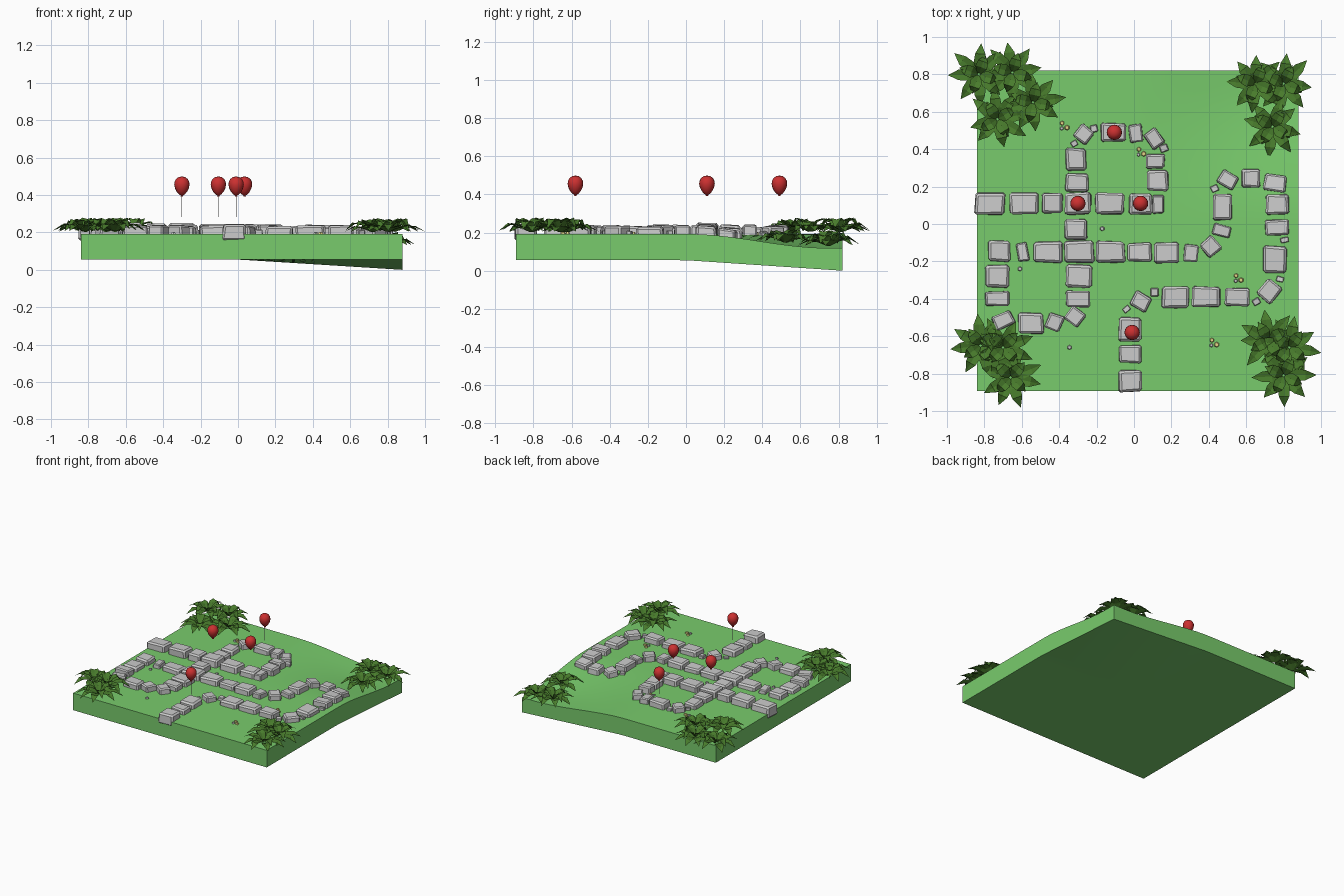
import bpy, bmesh, math, random
from mathutils import Matrix, Vector

if "Cube" in bpy.data.objects:
    bpy.data.objects.remove(bpy.data.objects["Cube"])

random.seed(4)


def material(name, rgb):
    m = bpy.data.materials.new(name)
    m.diffuse_color = (*rgb, 1)
    m.use_nodes = True
    m.node_tree.nodes["Principled BSDF"].inputs["Base Color"].default_value = m.diffuse_color
    return m


GRASS = material("grass_green", (0.19, 0.60, 0.15))
LEAF = material("leaf_green", (0.065, 0.20, 0.025))
RED = material("balloon_red", (0.60, 0.03, 0.03))
YELLOW = material("petal_yellow", (0.80, 0.68, 0.25))


def finish(name, bm, mat=None, loc=(0, 0, 0), smooth=None):
    me = bpy.data.meshes.new(name)
    bm.to_mesh(me)
    bm.free()
    ob = bpy.data.objects.new(name, me)
    ob.location = loc
    bpy.context.collection.objects.link(ob)
    if mat:
        me.materials.append(mat)
    if smooth:
        bpy.ops.object.select_all(action='DESELECT')
        ob.select_set(True)
        bpy.context.view_layer.objects.active = ob
        bpy.ops.object.shade_smooth_by_angle(angle=math.radians(smooth))
    return ob


def ease(t):
    t = min(1, max(0, t))
    return t * t * (3 - 2 * t)


def ground(x, y):
    # flat lawn that dips towards the back right corner
    return 0.192 - 0.073 * ease((x + 0.05) / 0.85) * ease((y - 0.02) / 0.72)


# lawn slab
bm = bmesh.new()
bmesh.ops.create_grid(bm, x_segments=28, y_segments=28, size=1)
under = list(bm.verts)
ext = bmesh.ops.extrude_face_region(bm, geom=bm.faces[:], use_keep_orig=True)
top = [v for v in ext["geom"] if isinstance(v, bmesh.types.BMVert)]
for v in under + top:
    v.co.x, v.co.y = 0.02 + 0.86 * v.co.x, -0.035 + 0.857 * v.co.y
for v in under:
    v.co.z = 0.055 - 0.055 * max(0, v.co.x / 0.88) * max(0, v.co.y / 0.822)
for v in top:
    v.co.z = ground(v.co.x, v.co.y)
bmesh.ops.recalc_face_normals(bm, faces=bm.faces[:])
finish("lawn", bm, GRASS, smooth=30)


# paving stones: chunky chamfered blocks that follow the ground
def stone(x, y, w, d, angle=0):
    bm = bmesh.new()
    bmesh.ops.create_cube(bm, size=1)
    rise = random.uniform(0.038, 0.050) + (0.012 if 0.05 < y < 0.15 and x < 0.2 else 0)
    j = 0.05 * min(w, d)
    rot = Matrix.Rotation(math.radians(angle), 3, 'Z')
    for v in bm.verts:
        up = v.co.z > 0
        k = 0.95 if up else 1.02
        p = Vector((v.co.x * w * k + random.uniform(-j, j),
                    v.co.y * d * k + random.uniform(-j, j), 0))
        p = rot @ p
        z = ground(x + p.x, y + p.y) - ground(x, y)
        small = min(1, min(w, d) / 0.08)
        p.z = z + (rise * small + random.uniform(-0.004, 0.004) if up else -0.036)
        v.co = p
    bmesh.ops.bevel(bm, geom=bm.edges[:], offset=0.1 * min(w, d), segments=1,
                    affect='EDGES', profile=0.5)
    finish("paving_stone", bm, loc=(x, y, ground(x, y)))


def stones(items):
    for it in items:
        stone(*it)


# upper crossing row and upper loop
stones([(-.77, .11, .16, .115), (-.59, .11, .155, .115), (-.435, .11, .11, .11),
        (-.3, .11, .14, .12), (-.13, .11, .16, .115), (.035, .11, .125, .115),
        (.13, .105, .06, .1)])
stones([(.125, .23, .115, .11), (.115, .335, .1, .08), (.16, .405, .045, .04, 20),
        (.11, .455, .08, .1, 35), (.01, .485, .07, .095, 8), (-.11, .49, .14, .1),
        (-.215, .51, .04, .04, 10), (-.27, .48, .09, .085, -40), (-.32, .43, .035, .03, 30)])
# column and lower left loop
stones([(-.31, .345, .11, .125), (-.305, .22, .125, .1), (-.31, -.03, .12, .11),
        (-.295, -.15, .165, .12), (-.295, -.28, .145, .125), (-.3, -.4, .13, .085),
        (-.315, -.495, .09, .085, -35), (-.425, -.525, .085, .09, -20)])
stones([(-.55, -.53, .135, .11), (-.70, -.515, .11, .08, 25), (-.73, -.4, .13, .08),
        (-.73, -.28, .13, .125), (-.72, -.145, .12, .115), (-.595, -.15, .06, .1, 10)])
# long winding path to the front edge
stones([(-.46, -.15, .155, .115), (-.125, -.15, .155, .115), (.03, -.15, .135, .1),
        (.175, -.155, .135, .11), (.305, -.155, .075, .095, -5), (.41, -.12, .09, .09, 40),
        (.47, -.035, .1, .06, -15), (.47, .09, .105, .145), (.43, .19, .04, .035, 25)])
stones([(.5, .235, .1, .08, -30), (.625, .245, .1, .1), (.755, .22, .12, .09, -10),
        (.765, .105, .125, .11), (.765, -.02, .13, .085), (.805, -.085, .045, .03, 10),
        (.755, -.19, .125, .145), (.78, -.295, .04, .03, -15), (.725, -.36, .1, .11, -40)])
stones([(.655, -.415, .04, .035, 30), (.55, -.39, .135, .1), (.385, -.39, .155, .11),
        (.22, -.39, .145, .12), (.11, -.365, .045, .045), (.035, -.415, .1, .09, -30),
        (-.04, -.455, .04, .03, 40)])
stones([(-.02, -.565, .125, .135), (-.02, -.695, .125, .1), (-.02, -.84, .125, .12)])


# leafy rosettes at the corners
def add_leaf(bm, angle, length, lift):
    rot = Matrix.Rotation(angle, 3, 'Z')
    rows = []
    for r, z, w in [(0.06, 0.3, 0.012), (0.36, 0.85, 0.032), (0.66, 1.0, 0.028), (1.0, 0.35, 0.0)]:
        mid = (r * length, 0, z * lift)
        edge = z * lift + 0.25 * w
        pts = [mid] if w == 0 else [(mid[0], w, edge), mid, (mid[0], -w, edge)]
        rows.append([bm.verts.new(rot @ Vector(p)) for p in pts])
    for a, b in zip(rows, rows[1:]):
        for i in range(2):
            if len(b) == 1:
                bm.faces.new((a[i], a[i + 1], b[0]))
            else:
                bm.faces.new((a[i], a[i + 1], b[i + 1], b[i]))


def plant(x, y):
    bm = bmesh.new()
    turn = random.uniform(0, 1)
    for i in range(8):
        a = turn + math.tau * i / 8 + random.uniform(-.15, .15)
        add_leaf(bm, a, random.uniform(.15, .18), random.uniform(.03, .055))
    for i in range(4):
        add_leaf(bm, turn + .4 + math.tau * i / 4, .11, random.uniform(.06, .08))
    z = ground(min(x, .88), min(y, .82))
    finish("leafy_plant", bm, LEAF, (x, y, z))


for p in [(-.83, .80), (-.65, .81), (-.54, .65), (-.73, .56),
          (.65, .75), (.80, .75), (.74, .52),
          (-.82, -.65), (-.70, -.66), (-.66, -.82),
          (.72, -.62), (.83, -.66), (.80, -.81)]:
    plant(*p)


# balloons with strings
PROFILE = [(0, .499), (.017, .496), (.031, .486), (.039, .471), (.041, .455), (.037, .436),
           (.028, .418), (.016, .404), (.005, .397), (.008, .391), (0, .391)]


def balloon(x, y):
    bm = bmesh.new()
    vs = [bm.verts.new((r, 0, z - .45)) for r, z in PROFILE]
    es = [bm.edges.new(e) for e in zip(vs, vs[1:])]
    bmesh.ops.spin(bm, geom=vs + es, cent=(0, 0, 0), axis=(0, 0, 1), angle=math.tau, steps=16)
    bmesh.ops.remove_doubles(bm, verts=bm.verts[:], dist=1e-4)
    bmesh.ops.recalc_face_normals(bm, faces=bm.faces[:])
    finish("balloon", bm, RED, (x, y, .45), smooth=50)
    bm = bmesh.new()
    bmesh.ops.create_cone(bm, cap_ends=True, segments=5, radius1=.001, radius2=.001, depth=.11)
    finish("balloon_string", bm, None, (x, y, .338))


for p in [(-.30, .11), (.035, .11), (-.105, .49), (-.01, -.58)]:
    balloon(*p)


# tiny flowers and pebbles on the grass
def dot(name, x, y, r, mat=None):
    bm = bmesh.new()
    bmesh.ops.create_cone(bm, cap_ends=True, segments=6, radius1=r, radius2=r * .7, depth=.012)
    finish(name, bm, mat, (x, y, ground(x, y) + .005))


for x, y in [(-.37, .525), (.04, .385), (.56, -.29), (.43, -.635)]:
    dot("flower", x + .012, y - .01, .015, YELLOW)
    dot("flower", x - .014, y + .014, .013, YELLOW)
    dot("pebble", x - .016, y - .014, .011)
for x, y in [(-.17, -.025), (-.61, -.24), (-.345, -.66)]:
    dot("pebble", x, y, .013)
